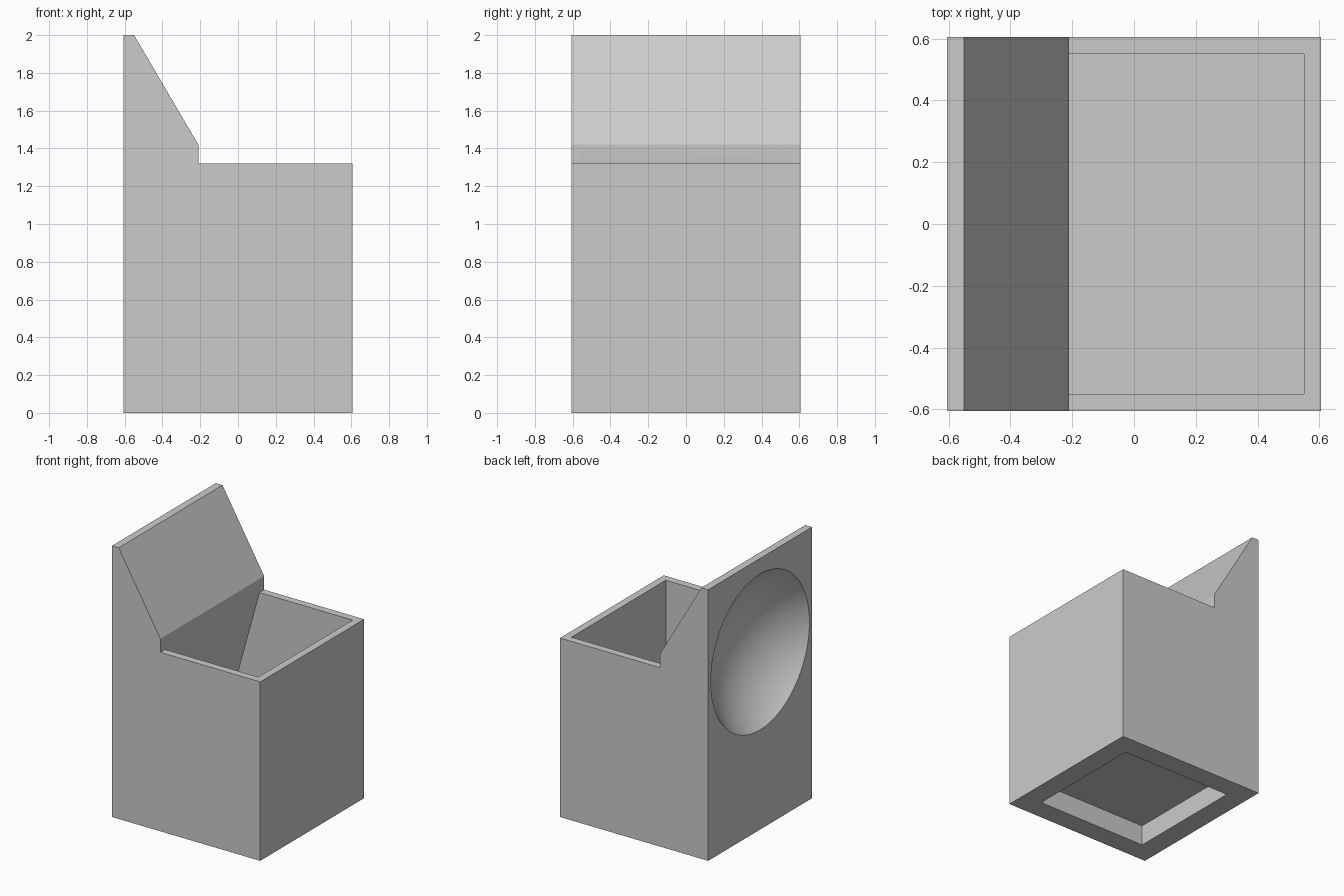
import bpy, bmesh, math
from mathutils import Matrix

if "Cube" in bpy.data.objects:
    bpy.data.objects.remove(bpy.data.objects["Cube"])

H = 0.605          # half width of the body
W = 0.55           # half width of the cavity
DISH_R, DISH_D, DISH_Z = 0.575, 0.27, 1.31

grey = bpy.data.materials.new("light grey")
grey.diffuse_color = (0.6, 0.6, 0.6, 1)
grey.use_nodes = True
grey.node_tree.nodes["Principled BSDF"].inputs["Base Color"].default_value = grey.diffuse_color


def add_object(name, bm):
    bmesh.ops.recalc_face_normals(bm, faces=bm.faces)
    mesh = bpy.data.meshes.new(name)
    bm.to_mesh(mesh)
    bm.free()
    mesh.materials.append(grey)
    obj = bpy.data.objects.new(name, mesh)
    bpy.context.collection.objects.link(obj)
    return obj


def prism(name, profile, half):
    """Extrude an xz profile from y = -half to y = half."""
    bm = bmesh.new()
    face = bm.faces.new([bm.verts.new((x, -half, z)) for x, z in profile])
    new = bmesh.ops.extrude_face_region(bm, geom=[face])["geom"]
    verts = [v for v in new if isinstance(v, bmesh.types.BMVert)]
    bmesh.ops.translate(bm, verts=verts, vec=(0, 2 * half, 0))
    return add_object(name, bm)


# Body: square box with a tall sloping back
body = prism("planter_body", [(-H, 0), (H, 0), (H, 1.32), (-0.21, 1.32),
                              (-0.21, 1.42), (-0.55, 2), (-H, 2)], H)

# Open cavity, its back wall leaning outwards towards the floor
cavity = prism("cavity_cutter", [(-0.52, 0.2), (W, 0.2), (W, 1.32), (W, 1.5),
                                 (-0.21, 1.5), (-0.21, 1.32)], W)

# Square recess under the base
recess = prism("recess_cutter", [(-0.45, -0.1), (0.45, -0.1),
                                 (0.45, 0.15), (-0.45, 0.15)], 0.45)

# Round shallow dish in the outer back wall
radius = (DISH_R ** 2 + DISH_D ** 2) / (2 * DISH_D)
bm = bmesh.new()
bmesh.ops.create_uvsphere(bm, u_segments=64, v_segments=48, radius=radius,
                          matrix=Matrix.Translation((-H + DISH_D - radius, 0, DISH_Z))
                          @ Matrix.Rotation(math.pi / 2, 4, 'Y'))
dish = add_object("dish_cutter", bm)

# Cut the three hollows
bpy.context.view_layer.objects.active = body
body.select_set(True)
for cutter in (cavity, recess, dish):
    cutter.hide_render = True
    mod = body.modifiers.new(cutter.name, 'BOOLEAN')
    mod.operation = 'DIFFERENCE'
    mod.solver = 'EXACT'
    mod.object = cutter
    bpy.ops.object.modifier_apply(modifier=mod.name)
    bpy.data.objects.remove(cutter)

bpy.ops.object.shade_smooth_by_angle(angle=math.radians(30))
